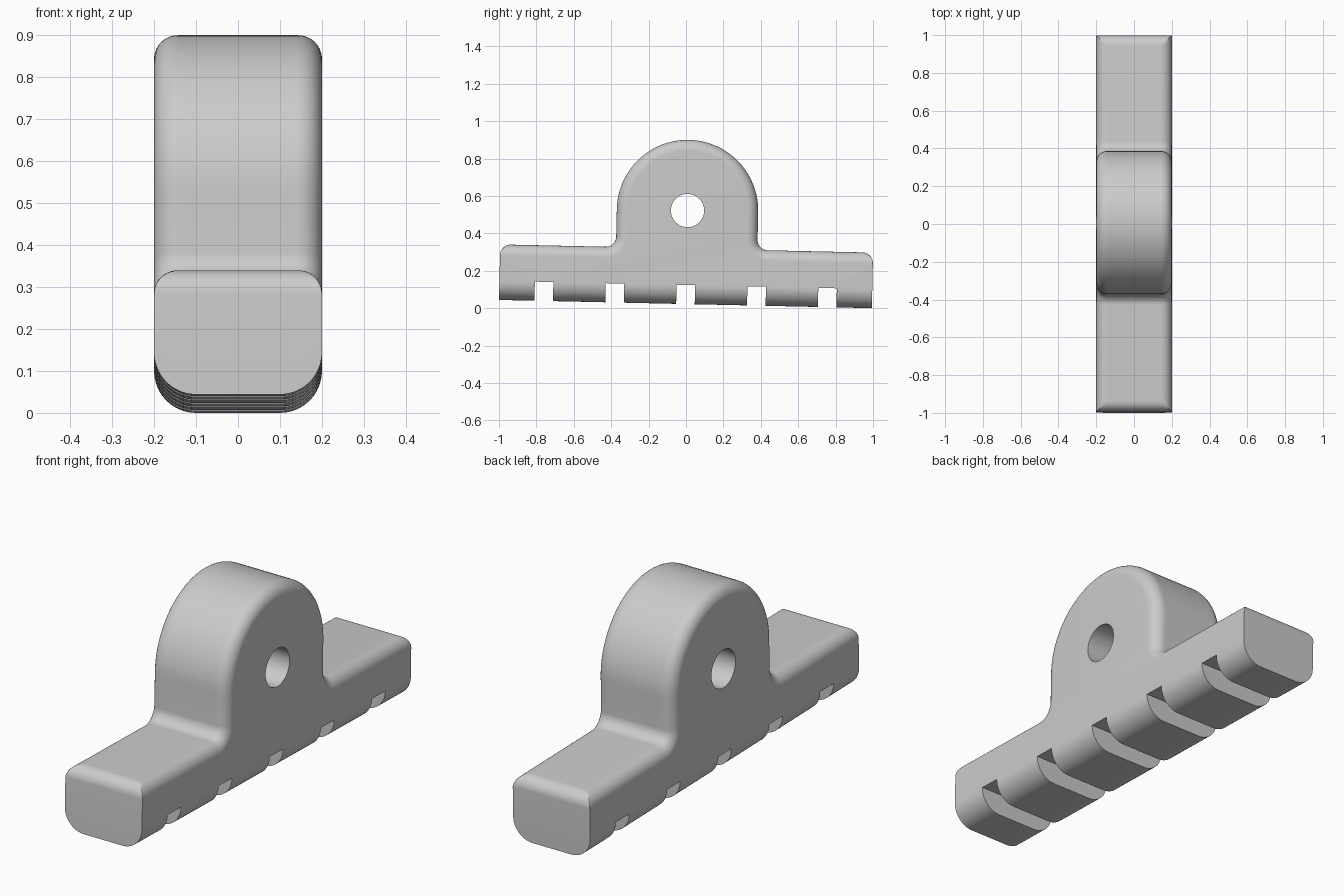
import bpy, bmesh, math
from mathutils import Matrix

cube = bpy.data.objects.get("Cube")
if cube:
    bpy.data.objects.remove(cube)

HALF_W, HALF_L, BAR_H = 0.2, 0.997, 0.297   # bar half width, half length, height
TOP_R, BOT_R = 0.057, 0.1                   # rounding of upper and lower long edges
ARCH_R, ARCH_Z, FILLET = 0.378, 0.5, 0.055  # round lug and its foot fillet
TILT = -0.022

grey = bpy.data.materials.new("plain grey")
grey.use_nodes = True
grey.diffuse_color = (0.6, 0.6, 0.6, 1)
grey.node_tree.nodes["Principled BSDF"].inputs["Base Color"].default_value = (0.6, 0.6, 0.6, 1)


def arc(cy, cz, r, start, end, n):
    angles = [math.radians(start + (end - start) * i / n) for i in range(n + 1)]
    return [(cy + r * math.cos(a), cz + r * math.sin(a)) for a in angles]


def edge_drop(x, r):
    t = max(0, abs(x) - (HALF_W - r))
    return r - math.sqrt(max(0, r * r - t * t))


def side_profile(x):
    """Outline in y and z of the slice at x."""
    d = edge_drop(x, TOP_R)
    top = BAR_H - d
    corner = arc(HALF_L - TOP_R, BAR_H - TOP_R, TOP_R, 0, 90, 10)
    corner = [(y, min(z, top)) for y, z in corner]
    foot = arc(ARCH_R + FILLET, BAR_H + FILLET, FILLET + d, 270, 180, 10)
    right = [(HALF_L, edge_drop(x, BOT_R))] + corner + foot
    dome = arc(0, ARCH_Z, ARCH_R - d, 0, 180, 48)
    return right + dome + [(-y, z) for y, z in reversed(right)]


# Lug and bar lofted across the width
half = [HALF_W - BOT_R + BOT_R * math.sin(math.radians(a)) for a in range(0, 91, 6)]
stations = [-x for x in reversed(half)] + half
bm = bmesh.new()
rings = [[bm.verts.new((x, y, z)) for y, z in side_profile(x)] for x in stations]
for a, b in zip(rings, rings[1:]):
    for i in range(len(a)):
        j = (i + 1) % len(a)
        bm.faces.new((a[i], a[j], b[j], b[i]))
bm.faces.new(rings[0])
bm.faces.new(rings[-1])
bmesh.ops.dissolve_degenerate(bm, dist=1e-5, edges=bm.edges[:])
bmesh.ops.recalc_face_normals(bm, faces=bm.faces[:])
mesh = bpy.data.meshes.new("mounting_lug")
bm.to_mesh(mesh)
bm.free()
mesh.materials.append(grey)
lug = bpy.data.objects.new("mounting_lug", mesh)
bpy.context.collection.objects.link(lug)

# Cutters for the pin hole and the five cross grooves
cutters = []
bpy.ops.mesh.primitive_cylinder_add(vertices=48, radius=0.089, depth=1,
                                    location=(0, 0, ARCH_Z), rotation=(0, math.pi / 2, 0))
bpy.context.object.name = "pin_hole_cutter"
cutters.append(bpy.context.object)
for k in range(-2, 3):
    bpy.ops.mesh.primitive_cube_add(size=1, location=(0, k * 0.379, 0.002))
    bpy.context.object.name = "groove_cutter"
    bpy.context.object.scale = (1, 0.099, 0.2)
    cutters.append(bpy.context.object)

for c in cutters:
    c.hide_render = True
    m = lug.modifiers.new("cut", 'BOOLEAN')
    m.operation, m.solver, m.object = 'DIFFERENCE', 'EXACT', c

bpy.ops.object.select_all(action='DESELECT')
lug.select_set(True)
bpy.context.view_layer.objects.active = lug
for m in list(lug.modifiers):
    bpy.ops.object.modifier_apply(modifier=m.name)
for c in cutters:
    bpy.data.objects.remove(c)

# Smooth rounding, then the slight lean of the whole piece
bpy.ops.object.shade_smooth_by_angle(angle=math.radians(30))
lug.data.transform(Matrix.Translation((0, -0.003, 0.022)) @ Matrix.Rotation(TILT, 4, 'X'))
